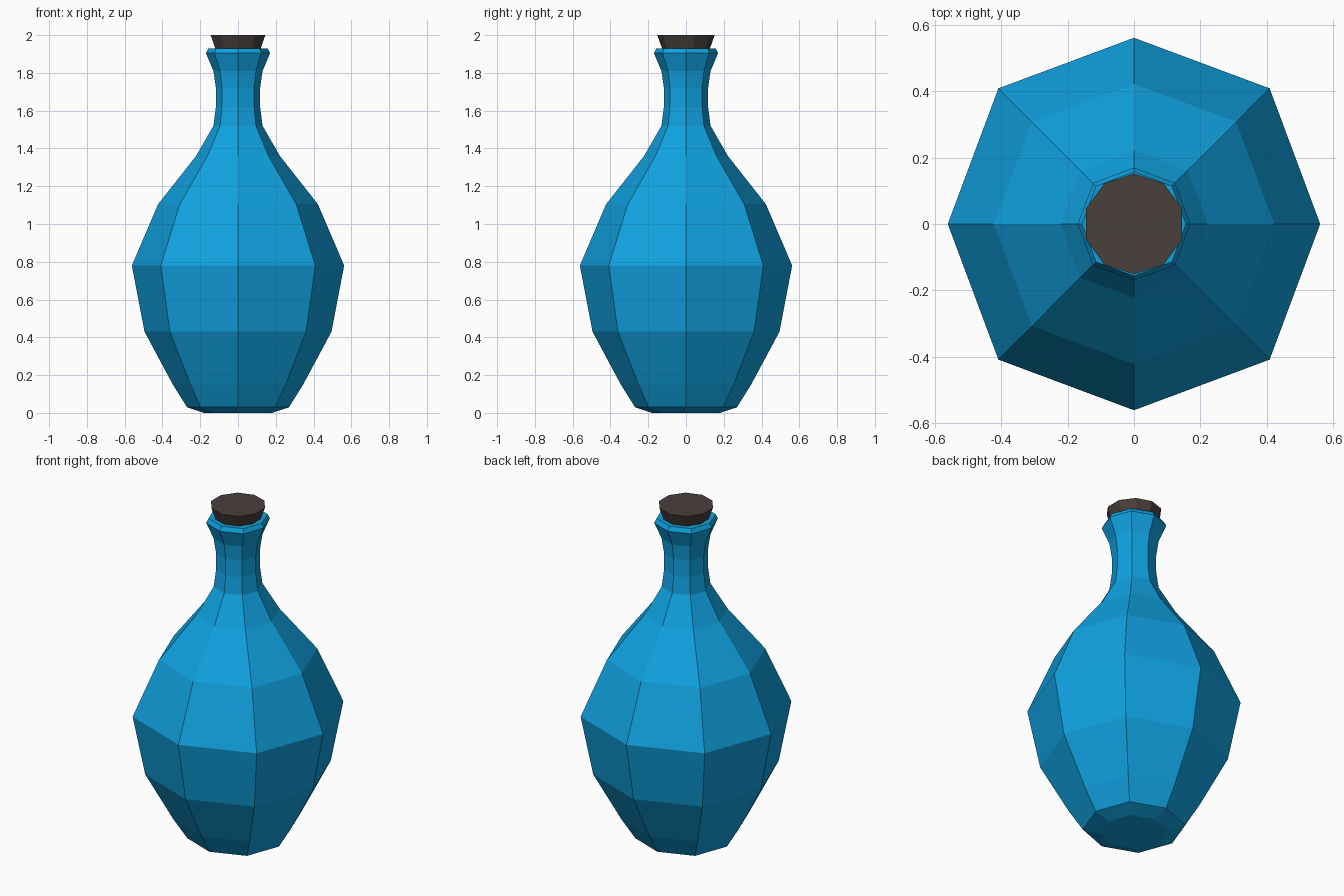
import bpy, bmesh
from math import sin, cos, pi

if "Cube" in bpy.data.objects:
    bpy.data.objects.remove(bpy.data.objects["Cube"])


def material(name, color):
    m = bpy.data.materials.new(name)
    m.diffuse_color = (*color, 1)
    m.use_nodes = True
    m.node_tree.nodes["Principled BSDF"].inputs["Base Color"].default_value = m.diffuse_color
    return m


def lathe(name, profile, sides, start, mat, diagonal=1.0):
    """Faceted revolve of (radius, z) points, capped at both ends."""
    bm = bmesh.new()
    rings = []
    for r, z in profile:
        ring = []
        for i in range(sides):
            a = start + 2 * pi * i / sides
            k = r * (diagonal if i % 2 else 1.0)
            ring.append(bm.verts.new((k * cos(a), k * sin(a), z)))
        rings.append(ring)
    for low, high in zip(rings, rings[1:]):
        for i in range(sides):
            j = (i + 1) % sides
            bm.faces.new((low[i], low[j], high[j], high[i]))
    bm.faces.new(rings[0][::-1])
    bm.faces.new(rings[-1])
    bmesh.ops.recalc_face_normals(bm, faces=bm.faces)
    mesh = bpy.data.meshes.new(name)
    bm.to_mesh(mesh)
    bm.free()
    mesh.materials.append(mat)
    obj = bpy.data.objects.new(name, mesh)
    bpy.context.collection.objects.link(obj)
    return obj


# Octagonal glass bottle, base to lip, then a short throat
bottle_profile = [
    (0.18, 0.0), (0.27, 0.03), (0.345, 0.15), (0.495, 0.43), (0.562, 0.78),
    (0.423, 1.105), (0.222, 1.36), (0.13, 1.52), (0.117, 1.62), (0.117, 1.72),
    (0.13, 1.81), (0.17, 1.905), (0.157, 1.93), (0.122, 1.93), (0.10, 1.86),
]
lathe("bottle", bottle_profile, 8, 0, material("blue_glass", (0.005, 0.36, 0.75)), 1.03)

# Ten-sided tapered stopper
stopper_profile = [(0.095, 1.84), (0.152, 2.0)]
lathe("stopper", stopper_profile, 10, pi / 2, material("dark_cork", (0.065, 0.05, 0.045)))
